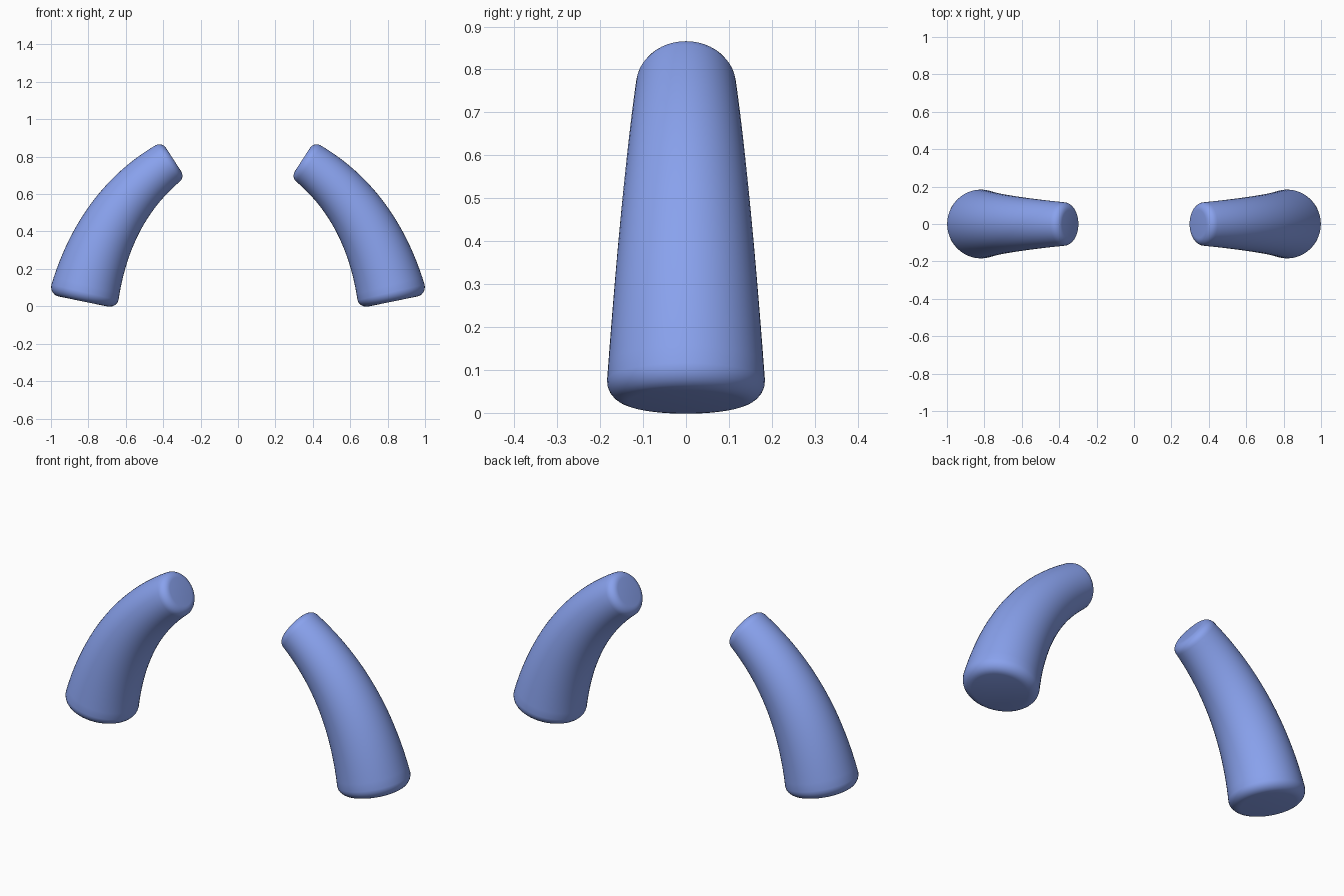
import bpy, bmesh, math
from mathutils import Vector

if "Cube" in bpy.data.objects:
    bpy.data.objects.remove(bpy.data.objects["Cube"])

# centre line of one horn: cap centre, control point, cap centre
P0, P1, P2 = Vector((0.829, 0, 0.026)), Vector((0.724, 0, 0.54)), Vector((0.345, 0, 0.785))
R0, R1 = 0.184, 0.117      # base and tip radius
F0, F1 = 0.05, 0.042       # edge rounding at base and tip
SEG = 48


def frame(t):
    p = P0 * (1 - t) ** 2 + P1 * 2 * t * (1 - t) + P2 * t * t
    d = ((P1 - P0) * (1 - t) + (P2 - P1) * t).normalized()
    return p, d


def stations():
    """(t, radius) pairs from base cap to tip cap, with rounded rims."""
    len0, len1 = 2 * (P1 - P0).length, 2 * (P2 - P1).length
    out = []
    for i in range(7):
        a = math.pi / 2 * i / 6
        out.append((F0 * (1 - math.cos(a)) / len0, R0 - F0 * (1 - math.sin(a))))
    ta, tb = F0 / len0, 1 - F1 / len1
    for i in range(1, 24):
        u = i / 24
        out.append((ta + (tb - ta) * u, R0 + (R1 - R0) * u))
    for i in range(7):
        a = math.pi / 2 * i / 6
        out.append((tb + F1 * math.sin(a) / len1, R1 - F1 * (1 - math.cos(a))))
    return out


def horn(name, side):
    bm = bmesh.new()
    rings = []
    for t, r in stations():
        p, d = frame(t)
        n = Vector((d.z, 0, -d.x))
        ring = []
        for k in range(SEG):
            a = 2 * math.pi * k / SEG
            v = p + n * (r * math.cos(a)) + Vector((0, r * math.sin(a), 0))
            ring.append(bm.verts.new((v.x * side, v.y, v.z)))
        rings.append(ring)
    for a, b in zip(rings, rings[1:]):
        for k in range(SEG):
            j = (k + 1) % SEG
            bm.faces.new((a[k], a[j], b[j], b[k]))
    bm.faces.new(rings[0])
    bm.faces.new(rings[-1])
    bmesh.ops.recalc_face_normals(bm, faces=bm.faces)
    for f in bm.faces:
        f.smooth = True
    me = bpy.data.meshes.new(name)
    bm.to_mesh(me)
    bm.free()
    ob = bpy.data.objects.new(name, me)
    bpy.context.collection.objects.link(ob)
    mat = bpy.data.materials.get("blue") or bpy.data.materials.new("blue")
    mat.diffuse_color = (0.25, 0.36, 0.85, 1)
    mat.use_nodes = True
    mat.node_tree.nodes["Principled BSDF"].inputs["Base Color"].default_value = mat.diffuse_color
    me.materials.append(mat)


# mirrored pair
horn("right_horn", 1)
horn("left_horn", -1)
